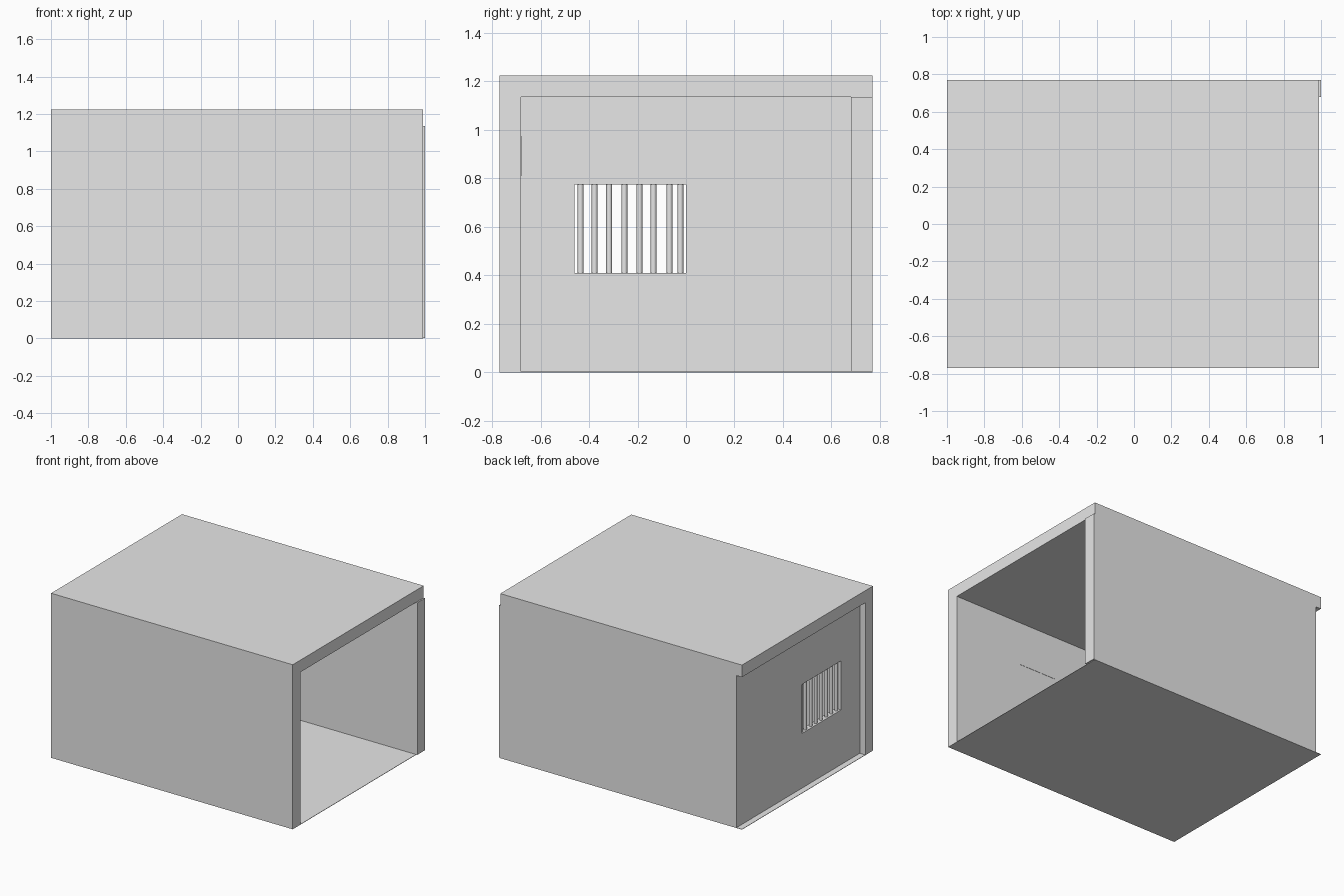
import bpy
import bmesh

if "Cube" in bpy.data.objects:
    bpy.data.objects.remove(bpy.data.objects["Cube"], do_unlink=True)

GREY = (0.8, 0.8, 0.8, 1.0)
grey = bpy.data.materials.new("plain grey")
grey.use_nodes = True
grey.diffuse_color = GREY
grey.node_tree.nodes["Principled BSDF"].inputs["Base Color"].default_value = GREY

# Main dimensions
HALF_Y = 0.77          # outer side
IN_Y = 0.68            # inner side of the long walls
CEILING, TOP = 1.135, 1.225
FLOOR = 0.003
END_OUT, END_IN = -0.955, -0.91   # recessed end wall


def finish(name, bm):
    bmesh.ops.recalc_face_normals(bm, faces=bm.faces)
    mesh = bpy.data.meshes.new(name)
    bm.to_mesh(mesh)
    bm.free()
    mesh.materials.append(grey)
    obj = bpy.data.objects.new(name, mesh)
    bpy.context.collection.objects.link(obj)
    return obj


def box(name, xs, ys, zs):
    bm = bmesh.new()
    bmesh.ops.create_cube(bm, size=1)
    for v in bm.verts:
        for axis, (low, high) in enumerate((xs, ys, zs)):
            v.co[axis] = low if v.co[axis] < 0 else high
    return finish(name, bm)


def framed_wall(name, xs, outer, hole):
    """Wall across x with a rectangular hole; rectangles are (y0, y1, z0, z1)."""
    bm = bmesh.new()

    def ring(r):
        corners = ((r[0], r[2]), (r[1], r[2]), (r[1], r[3]), (r[0], r[3]))
        return [bm.verts.new((xs[0], y, z)) for y, z in corners]

    a, b = ring(outer), ring(hole)
    for i in range(4):
        j = (i + 1) % 4
        bm.faces.new((a[i], a[j], b[j], b[i]))
    geo = bmesh.ops.extrude_face_region(bm, geom=bm.faces[:], use_keep_orig=True)
    for v in geo["geom"]:
        if isinstance(v, bmesh.types.BMVert):
            v.co.x = xs[1]
    return finish(name, bm)


# Shell: floor, roof and the two long walls
box("floor", (-1, 0.99), (-HALF_Y, HALF_Y), (0, FLOOR))
box("roof", (-1, 0.99), (-HALF_Y, HALF_Y), (CEILING, TOP))
box("front_wall", (-1, 0.99), (-HALF_Y, -IN_Y), (FLOOR, CEILING))
box("back_wall", (END_IN, 1), (IN_Y, HALF_Y), (FLOOR, CEILING))

# Recessed end wall with its window opening
WIN_Y0, WIN_Y1, WIN_Z0, WIN_Z1 = -0.46, 0.0, 0.41, 0.775
framed_wall("end_wall", (END_OUT, END_IN), (-IN_Y, HALF_Y, FLOOR, CEILING),
            (WIN_Y0, WIN_Y1, WIN_Z0, WIN_Z1))

# Vertical window bars
for n, y in enumerate((-0.435, -0.377, -0.317, -0.254, -0.192, -0.134, -0.068, -0.023)):
    bpy.ops.mesh.primitive_cylinder_add(
        vertices=16, radius=0.012, depth=WIN_Z1 - WIN_Z0,
        location=((END_OUT + END_IN) / 2, y, (WIN_Z0 + WIN_Z1) / 2))
    bar = bpy.context.object
    bar.name = f"window_bar_{n + 1}"
    bar.data.materials.append(grey)
    bpy.ops.object.shade_smooth_by_angle()

# Flat panel on the inside of the front wall
box("wall_panel", (0.13, 0.43), (-IN_Y, -IN_Y + 0.002), (0.81, 0.975))
